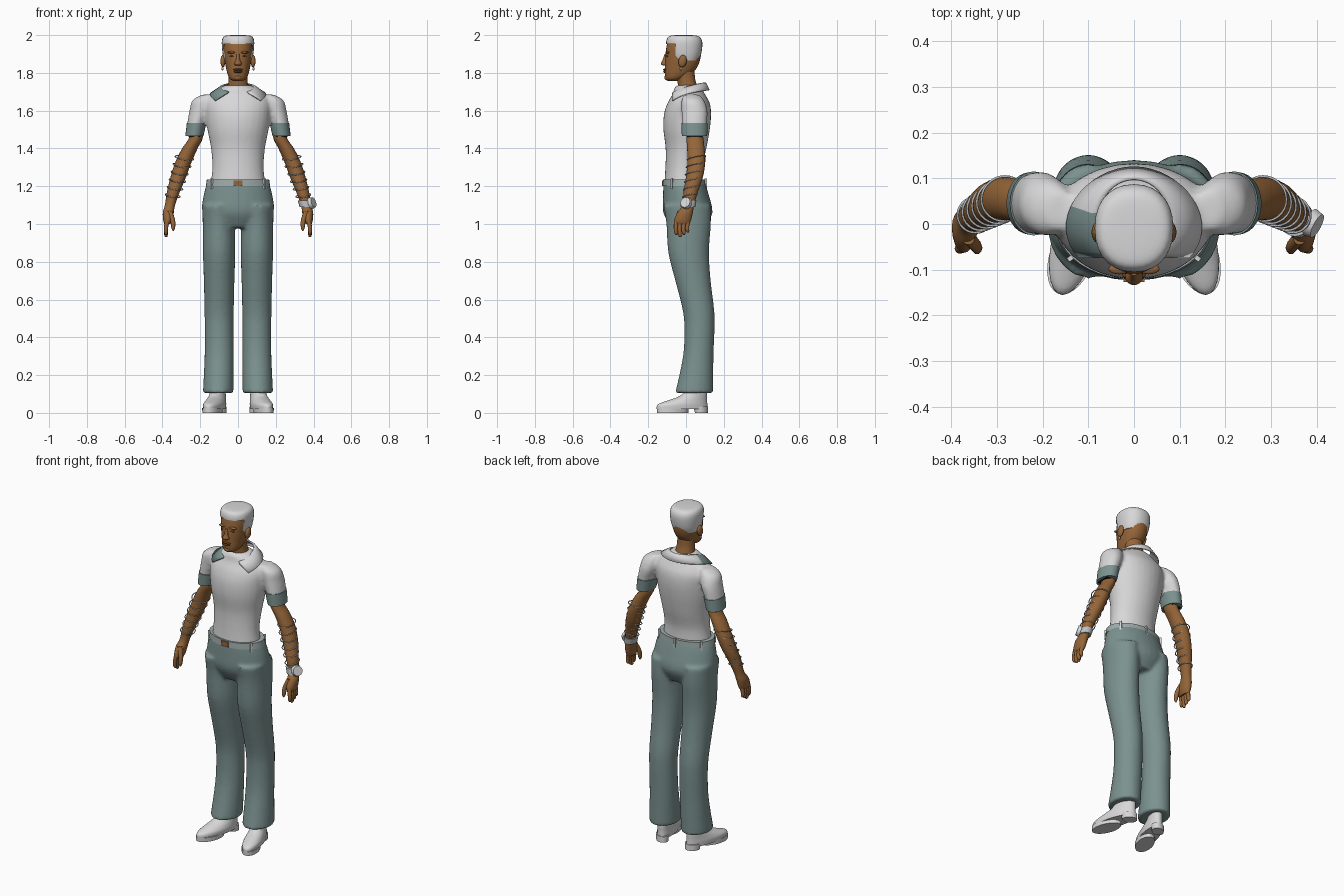
import bpy, bmesh, math
from mathutils import Vector

cube = bpy.data.objects.get("Cube")
if cube:
    bpy.data.objects.remove(cube)


def material(name, r, g, b):
    m = bpy.data.materials.new(name)
    m.use_nodes = True
    m.diffuse_color = (r, g, b, 1)
    bsdf = m.node_tree.nodes["Principled BSDF"]
    bsdf.inputs["Base Color"].default_value = (r, g, b, 1)
    bsdf.inputs["Roughness"].default_value = 0.8
    return m


SKIN = material("brown skin", .30, .13, .04)
LIPS = material("dark brown", .15, .06, .02)
WHITE = material("off white", .69, .68, .69)
TEAL = material("grey teal", .20, .29, .28)
BELT = material("pale teal", .34, .41, .40)
METAL = material("silver", .50, .52, .54)
BLACK = material("black", .01, .01, .01)


def finish(bm, name, *mats, angle=45):
    me = bpy.data.meshes.new(name)
    bmesh.ops.recalc_face_normals(bm, faces=bm.faces)
    bm.to_mesh(me)
    bm.free()
    for m in mats:
        me.materials.append(m)
    me.shade_smooth()
    me.set_sharp_from_angle(angle=math.radians(angle))
    ob = bpy.data.objects.new(name, me)
    bpy.context.collection.objects.link(ob)
    return ob


def spline(a, b, c, d, t):
    return .5 * (2 * b + (c - a) * t + (2 * a - 5 * b + 4 * c - d) * t * t
                 + (3 * b - a - 3 * c + d) * t ** 3)


def loft(name, rings, mat, side=1, n=28, steps=4, power=1.0):
    """Skin level ellipses given as (x, y, z, half width, half depth)."""
    padded = [rings[0]] + rings + [rings[-1]]
    fine = []
    for four in zip(padded, padded[1:], padded[2:], padded[3:]):
        fine += [[spline(*v, k / steps) for v in zip(*four)] for k in range(steps)]
    fine.append(rings[-1])
    bm = bmesh.new()
    loops = []
    for x, y, z, rx, ry in fine:
        loop = []
        for i in range(n):
            c, s = math.cos(math.tau * i / n), math.sin(math.tau * i / n)
            loop.append(bm.verts.new((side * (x + rx * math.copysign(abs(c) ** power, c)),
                                      y + ry * math.copysign(abs(s) ** power, s), z)))
        loops.append(loop)
    for a, b in zip(loops, loops[1:]):
        for i in range(n):
            j = (i + 1) % n
            bm.faces.new((a[i], a[j], b[j], b[i]))
    bm.faces.new(loops[0])
    bm.faces.new(loops[-1])
    return finish(bm, name, mat)


def fuse(name, parts, *mats):
    """Blend overlapping parts into one smooth skin."""
    bm = bmesh.new()
    for p in parts:
        bm.from_mesh(p.data)
        bpy.data.objects.remove(p)
    ob = finish(bm, name, *mats)
    ob.modifiers.new("blend", "REMESH").voxel_size = .01
    smooth = ob.modifiers.new("soften", "SMOOTH")
    smooth.factor, smooth.iterations = .5, 5
    baked = bpy.data.meshes.new_from_object(
        ob.evaluated_get(bpy.context.evaluated_depsgraph_get()))
    ob.modifiers.clear()
    ob.data = baked
    baked.shade_smooth()
    return ob


def ball(name, loc, size, mat, tilt=0):
    bm = bmesh.new()
    bmesh.ops.create_uvsphere(bm, u_segments=16, v_segments=10, radius=1)
    bmesh.ops.scale(bm, vec=size, verts=bm.verts)
    ob = finish(bm, name, mat)
    ob.location, ob.rotation_euler.x = loc, tilt
    return ob


def box(name, loc, size, mat, turn=0):
    bm = bmesh.new()
    bmesh.ops.create_cube(bm, size=1)
    bmesh.ops.scale(bm, vec=size, verts=bm.verts)
    ob = finish(bm, name, mat)
    ob.location, ob.rotation_euler.z = loc, turn
    return ob


# Trousers: hips and two legs blended together
leg = [(.1, .005, 1.1, .09, .125), (.102, .014, 1, .085, .118), (.1, .014, .85, .086, .108),
       (.1, .037, .7, .081, .094), (.1, .065, .55, .078, .084), (.1, .071, .45, .076, .08),
       (.1, .065, .3, .077, .081), (.105, .043, .105, .081, .1)]
hips = [(0, -.01, 1.225, .162, .108), (0, 0, 1.15, .183, .122),
        (0, .01, 1.06, .187, .13), (0, .012, .98, .12, .09)]
fuse("trousers", [loft("hips", hips, TEAL)] + [loft("leg", leg, TEAL, s) for s in (1, -1)], TEAL)

# Waistband, belt loops and the buckle gap
loft("belt", [(0, -.01, 1.2, .17, .113), (0, -.01, 1.235, .165, .111)], BELT, n=40)
for a in (35, 90, 145, 215, 270, 325):
    a = math.radians(a)
    if abs(math.cos(a)) > .1 or math.sin(a) > 0:
        box("belt_loop", (.17 * math.cos(a), -.01 + .114 * math.sin(a), 1.214),
            (.01, .012, .055), WHITE, a + math.pi / 2)
box("buckle", (0, -.122, 1.216), (.045, .009, .03), SKIN)

# Shirt: torso and sleeves blended, then cut along the neckline
torso = [(0, -.015, 1.215, .145, .1), (0, -.012, 1.3, .136, .097), (0, 0, 1.4, .143, .108),
         (0, .003, 1.5, .162, .123), (0, .008, 1.58, .172, .125), (0, .014, 1.64, .175, .112),
         (0, .015, 1.685, .15, .087), (0, .01, 1.72, .095, .072), (0, .01, 1.735, .07, .055)]
sleeve = [(.16, .03, 1.685, .03, .04), (.186, .036, 1.655, .055, .06), (.202, .045, 1.6, .055, .069),
          (.222, .045, 1.53, .047, .066), (.231, .045, 1.47, .043, .063)]
shirt = fuse("shirt", [loft("torso", torso, WHITE)]
             + [loft("sleeve", sleeve, WHITE, s) for s in (1, -1)], WHITE, SKIN, BLACK)
LOW, SLOPE, TRIM = 1.545, .45, .012
bm = bmesh.new()
bm.from_mesh(shirt.data)
for s in (1, -1):
    for edge in (0, TRIM):
        bmesh.ops.bisect_plane(bm, geom=bm.verts[:] + bm.edges[:] + bm.faces[:],
                               plane_co=(s * edge, 0, LOW), plane_no=(s, 0, -SLOPE))
for f in bm.faces:
    c = f.calc_center_median()
    gap = abs(c.x) - (c.z - LOW) * SLOPE
    f.material_index = 0
    if c.y < 0 and c.z > LOW - TRIM and gap < 0:
        f.material_index = 1
    elif c.y < 0 and c.z > LOW - .02 and gap < TRIM and c.x > 0:
        f.material_index = 2
bm.to_mesh(shirt.data)
bm.free()
shirt.data.materials.clear()
for m in (WHITE, SKIN, BLACK):
    shirt.data.materials.append(m)

# Collar: a folded strip that drops to two points at the front
bm = bmesh.new()
rows = []
COUNT = 32
for i in range(COUNT + 1):
    t = 2 * i / COUNT - 1
    u = abs(t)
    a, b = t * math.radians(142), t * math.radians(130)
    inner = (.078 * math.sin(a), .008 + .09 * math.cos(a), 1.75 - .05 * u * u)
    fold = (.094 * math.sin(a), .006 + .101 * math.cos(a), 1.747 - .052 * u * u)
    outer = (.158 * math.sin(b) * (.8 + .2 * u), .004 + .122 * math.cos(b), 1.71 - .055 * u ** 3)
    rows.append([bm.verts.new(p) for p in (inner, fold, outer)])
for i, (p, q) in enumerate(zip(rows, rows[1:])):
    for k in (0, 1):
        bm.faces.new((p[k], p[k + 1], q[k + 1], q[k])).material_index = int(i < COUNT * .2)
collar = finish(bm, "collar", WHITE, TEAL)
collar.modifiers.new("thickness", "SOLIDIFY").thickness = .007

# Arms, cuffs, hands, bracelets, shoes: one set per side
arm = [(.215, .045, 1.56, .03, .035), (.222, .047, 1.46, .036, .044), (.255, .052, 1.4, .041, .046),
       (.288, .055, 1.33, .043, .047), (.316, .045, 1.25, .041, .045), (.342, .025, 1.17, .034, .038),
       (.36, .012, 1.1, .027, .031), (.369, -.005, 1.06, .029, .041), (.372, -.018, 1.02, .024, .045),
       (.374, -.02, 1, .016, .038)]
cuff = [(.219, .045, 1.535, .052, .07), (.231, .045, 1.465, .048, .067)]
upper = [(0, -.02, .02, .051, .135), (0, -.018, .045, .053, .131), (0, .008, .066, .048, .104),
         (0, .04, .09, .042, .072), (0, .058, .13, .037, .052)]
sole = [(0, -.07, 0, .049, .083), (0, -.07, .025, .05, .084)]
heel = [(0, .082, 0, .037, .035), (0, .078, .035, .04, .038)]
for s, label in ((1, "left"), (-1, "right")):
    loft(label + "_arm", arm, SKIN, s, n=20)
    loft(label + "_cuff", cuff, TEAL, s)
    box(label + "_cuff_shadow", (s * .231, .045, 1.463), (.06, .08, .006), BLACK)
    for k in range(4):
        y = -.05 + .02 * k
        drop = .93 + .012 * abs(k - 1)
        loft(label + "_finger", [(.373, y, 1.025, .012, .012), (.381, y - .004, .98, .011, .011),
                                 (.381, y - .002, drop + .01, .009, .01),
                                 (.379, y, drop, .003, .004)], SKIN, s, n=10)
    loft(label + "_thumb", [(.362, -.03, 1.07, .014, .016), (.346, -.048, 1.02, .013, .014),
                            (.343, -.055, .98, .01, .011), (.343, -.055, .963, .003, .004)],
         SKIN, s, n=10)
    for k in range(6):
        t = k / 5
        bpy.ops.mesh.primitive_torus_add(
            major_segments=28, minor_segments=6, major_radius=.05 - .01 * t, minor_radius=.0028,
            location=(s * (.284 + .062 * t), .055 - .035 * t, 1.35 - .2 * t),
            rotation=(.2, s * -.15, 0))
        ring = bpy.context.object
        ring.name = label + "_bracelet"
        ring.data.materials.append(METAL)
        ring.data.shade_smooth()
    for part, rings in (("upper", upper), ("sole", sole), ("heel", heel)):
        shoe = loft(label + "_shoe_" + part, rings, WHITE, s)
        for v in shoe.data.vertices:
            v.co.x += s * (.1 + (.08 - v.co.y) * .24)

# Watch on the left wrist
loft("watch_strap", [(.352, .014, 1.125, .036, .041), (.36, .01, 1.09, .034, .04)], METAL)
bm = bmesh.new()
bmesh.ops.create_cone(bm, cap_ends=True, segments=20, radius1=.032, radius2=.028, depth=.02)
watch = finish(bm, "watch_case", WHITE)
watch.location = (.392, .0, 1.112)
watch.rotation_euler = Vector((.85, -.45, .3)).to_track_quat("Z", "Y").to_euler()

# Head and neck
loft("neck", [(0, .015, 1.66, .075, .06), (0, .01, 1.72, .056, .052), (0, .0, 1.77, .05, .048),
              (0, -.01, 1.83, .05, .055)], SKIN)
loft("head", [(0, -.07, 1.757, .022, .025), (0, -.062, 1.768, .042, .045), (0, -.045, 1.79, .054, .067),
              (0, -.028, 1.825, .063, .084), (0, -.018, 1.87, .071, .093), (0, -.012, 1.93, .077, .093),
              (0, -.01, 1.98, .07, .084)], SKIN, power=.92)

# Hair: flat-topped cap, trimmed away from the face
hair = loft("hair", [(0, -.006, 1.865, .073, .072), (0, -.008, 1.9, .081, .088),
                     (0, -.009, 1.95, .086, .096), (0, -.01, 1.98, .083, .091),
                     (0, -.012, 1.996, .068, .074), (0, -.012, 2, .03, .035)], WHITE, power=.9)
HAIRLINE, TEMPLE = 1.953, -.055
bm = bmesh.new()
bm.from_mesh(hair.data)
for co, no in (((0, 0, HAIRLINE), (0, 0, 1)), ((0, TEMPLE, 0), (0, 1, 0))):
    bmesh.ops.bisect_plane(bm, geom=bm.verts[:] + bm.edges[:] + bm.faces[:], plane_co=co, plane_no=no)
face_side = [f for f in bm.faces if f.calc_center_median().z < HAIRLINE
             and f.calc_center_median().y < TEMPLE]
bmesh.ops.delete(bm, geom=face_side, context="FACES")
bm.to_mesh(hair.data)
bm.free()

# Face details
loft("nose", [(0, -.108, 1.838, .014, .012), (0, -.113, 1.848, .02, .021), (0, -.11, 1.868, .011, .015),
              (0, -.103, 1.9, .008, .01)], SKIN, n=14)
ball("upper_lip", (0, -.11, 1.817, ), (.026, .012, .006), LIPS)
ball("lower_lip", (0, -.108, 1.806), (.023, .013, .007), LIPS)
ball("chin", (0, -.095, 1.775), (.024, .02, .016), SKIN)
for s, label in ((1, "left"), (-1, "right")):
    ball(label + "_brow", (s * .032, -.098, 1.908), (.024, .012, .007), SKIN)
    ball(label + "_eye", (s * .031, -.098, 1.889), (.014, .008, .004), LIPS)
    ball(label + "_ear", (s * .08, -.018, 1.862), (.013, .022, .033), SKIN, -.2)
    ball(label + "_earring", (s * .082, -.026, 1.822), (.006, .006, .009), METAL)
